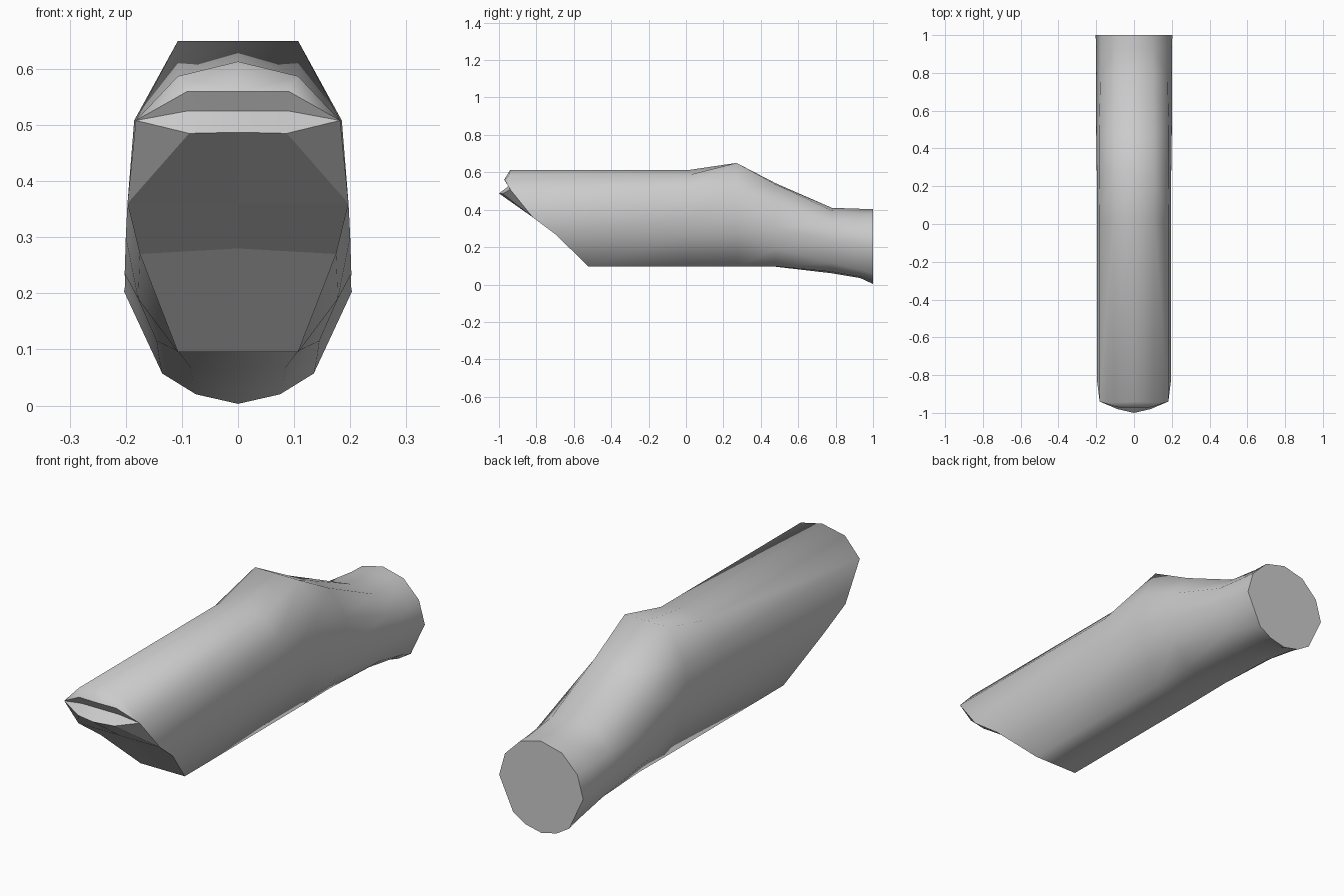
import bpy, bmesh

if "Cube" in bpy.data.objects:
    bpy.data.objects.remove(bpy.data.objects["Cube"])

# Half cross-sections (x, z), from bottom centre to top centre
BODY = [(0, .095), (.107, .095), (.175, .27), (.197, .36), (.182, .508), (.107, .587), (0, .613)]
HUMP = BODY[:4] + [(.185, .508), (.107, .65), (0, .65)]
SLOPE = [(0, .095), (.107, .097), (.178, .19), (.2, .3), (.185, .43), (.107, .535), (0, .541)]
NECK = [(0, .06), (.085, .068), (.145, .115), (.202, .235), (.178, .325), (.105, .395), (0, .41)]
COLLAR = [(0, .035), (.08, .043), (.14, .08), (.201, .215), (.175, .31), (.1, .38), (0, .405)]
END = [(0, .003), (.075, .02), (.135, .057), (.203, .203), (.175, .303), (.1, .378), (0, .403)]

# The front end is cut at a slant, so each point has its own y
FRONT_Y = [-.52, -.52, -.7, -.82, -.94, -.945, -.94]
rings = [[(x, y, z) for (x, z), y in zip(BODY, FRONT_Y)]]
for y, section in [(.02, BODY), (.27, HUMP), (.48, SLOPE), (.78, NECK), (.93, COLLAR), (1, END)]:
    rings.append([(x, y, z) for x, z in section])

bm = bmesh.new()


def add_face(points, side, smooth):
    verts = [bm.verts.new((x * side, y, z)) for x, y, z in points]
    bm.faces.new(verts).smooth = smooth


for side in (1, -1):
    # Tubular body
    for a, b in zip(rings, rings[1:]):
        for i in range(6):
            add_face([a[i], b[i], b[i + 1], a[i + 1]], side, True)
    # Flat round back end
    add_face(rings[-1], side, False)

    # Slanted underside of the front, up to the lip
    f = rings[0]
    c2, c3 = (0, -.7, .28), (0, -.82, .36)
    lip, lip_c = (.087, -.98, .485), (0, -1, .487)
    add_face([f[0], f[1], f[2], c2], side, False)
    add_face([c2, f[2], f[3], c3], side, False)
    add_face([c3, f[3], lip, lip_c], side, False)
    add_face([f[3], f[4], lip], side, False)

    # Grooved nose above the lip
    g, g_c = (.09, -.95, .525), (0, -.95, .525)
    r, r_c = (.09, -.97, .56), (0, -.972, .56)
    add_face([lip_c, lip, g, g_c], side, True)
    add_face([g_c, g, r, r_c], side, True)
    add_face([r_c, r, f[5], f[6]], side, True)
    for p, q in [(lip, g), (g, r), (r, f[5])]:
        add_face([p, f[4], q], side, True)

bmesh.ops.remove_doubles(bm, verts=bm.verts, dist=.0005)
bmesh.ops.recalc_face_normals(bm, faces=bm.faces)

# Keep the cut rim and the lip crisp
for e in bm.edges:
    if len(e.link_faces) == 2 and not all(fc.smooth for fc in e.link_faces):
        e.smooth = False
    elif len(e.link_faces) == 2 and e.calc_face_angle() > 1.0 and all(v.co.y < -.9 for v in e.verts):
        e.smooth = False

mesh = bpy.data.meshes.new("angled_tube")
bm.to_mesh(mesh)
bm.free()
bpy.context.collection.objects.link(bpy.data.objects.new("angled_tube", mesh))
